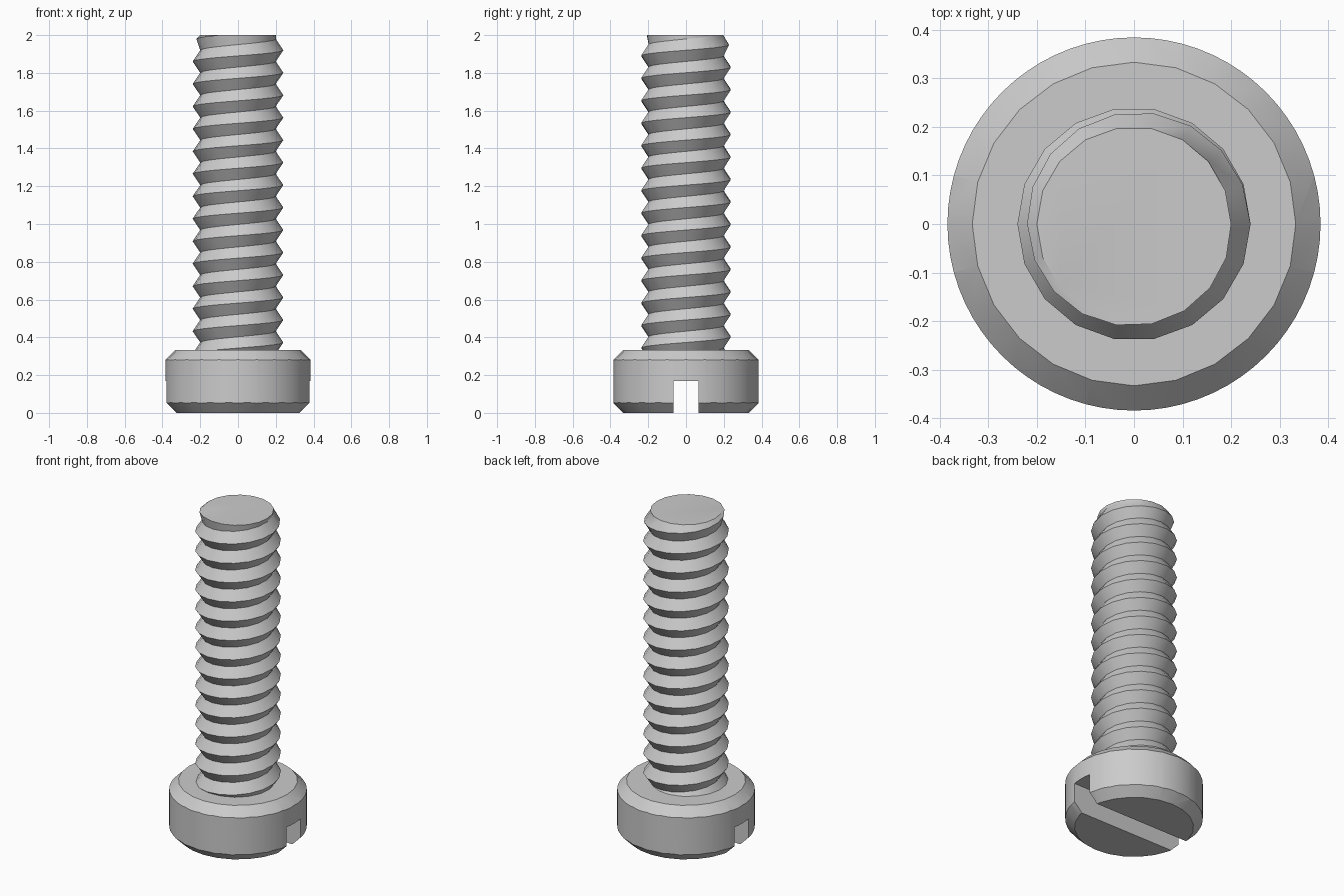
import bpy
import bmesh
from math import cos, sin, tau, radians

if "Cube" in bpy.data.objects:
    bpy.data.objects.remove(bpy.data.objects["Cube"])

HEAD_R, HEAD_H, RIM_R = 0.384, 0.333, 0.333
ROOT_R, CREST_R, TOP = 0.2, 0.24, 2.0
PITCH, SIDES, TURNS = 0.119, 18, 15
LAST_CREST = 1.92  # height where the crest starts to run out

steel = bpy.data.materials.new("grey_steel")
steel.use_nodes = True
grey = (0.6, 0.6, 0.6, 1)
steel.diffuse_color = grey
steel.node_tree.nodes["Principled BSDF"].inputs["Base Color"].default_value = grey


def make_object(name, bm):
    mesh = bpy.data.meshes.new(name)
    bm.to_mesh(mesh)
    bm.free()
    mesh.materials.append(steel)
    ob = bpy.data.objects.new(name, mesh)
    bpy.context.collection.objects.link(ob)
    return ob


def activate(ob):
    bpy.ops.object.select_all(action="DESELECT")
    ob.select_set(True)
    bpy.context.view_layer.objects.active = ob


def lathe(name, profile, sides):
    """Closed solid of revolution from (radius, z) points."""
    bm = bmesh.new()
    rings = [[bm.verts.new((r * cos(tau * i / sides), r * sin(tau * i / sides), z))
              for i in range(sides)] for r, z in profile]
    for low, high in zip(rings, rings[1:]):
        for i in range(sides):
            j = (i + 1) % sides
            bm.faces.new((low[i], low[j], high[j], high[i]))
    bm.faces.new(rings[0][::-1])
    bm.faces.new(rings[-1])
    return make_object(name, bm)


def boolean(target, tool, operation):
    mod = target.modifiers.new(operation.lower(), "BOOLEAN")
    mod.operation, mod.solver, mod.object = operation, "EXACT", tool
    activate(target)
    bpy.ops.object.modifier_apply(modifier=mod.name)
    bpy.data.objects.remove(tool)


# Head: round cylinder, faceted 45 degree chamfers, straight driver slot
head = lathe("head", [(HEAD_R, -0.1), (HEAD_R, HEAD_H + 0.1)], 72)
half = HEAD_H / 2
chamfer = lathe("chamfer_cutter", [(RIM_R, 0), (RIM_R + half, half), (RIM_R, HEAD_H)], 24)
boolean(head, chamfer, "INTERSECT")

bm = bmesh.new()
bmesh.ops.create_cube(bm, size=1)
bmesh.ops.scale(bm, vec=(1, 0.132, 0.34), verts=bm.verts)
boolean(head, make_object("slot_cutter", bm), "DIFFERENCE")

# Shank: helical V thread that starts inside the head and runs out at the tip
bm = bmesh.new()
roots, crests = [], []
for i in range((TURNS + 3) * SIDES):
    angle = tau * i / SIDES
    turn = i / SIDES - TURNS
    z = LAST_CREST + PITCH * turn
    fade = 1 - min(1, max(0, turn))
    for row, r, height in ((roots, ROOT_R, z - PITCH / 2),
                           (crests, ROOT_R + (CREST_R - ROOT_R) * fade, z)):
        height = min(TOP, max(HEAD_H - 0.04, height))
        row.append(bm.verts.new((r * cos(angle), r * sin(angle), height)))
for i in range((TURNS + 2) * SIDES - 1):
    k = i + SIDES
    bm.faces.new((roots[i], roots[i + 1], crests[i + 1], crests[i]))
    bm.faces.new((crests[i], crests[i + 1], roots[k + 1], roots[k]))
bmesh.ops.dissolve_degenerate(bm, dist=0.0005, edges=bm.edges)
bmesh.ops.remove_doubles(bm, verts=bm.verts, dist=0.0005)

# Flat tip
bm.faces.new([bm.verts.new((ROOT_R * cos(tau * i / SIDES), ROOT_R * sin(tau * i / SIDES), TOP))
              for i in range(SIDES)])
bmesh.ops.remove_doubles(bm, verts=bm.verts, dist=0.0005)
shank = make_object("threaded_shank", bm)

for ob in (head, shank):
    activate(ob)
    bpy.ops.object.shade_smooth_by_angle(angle=radians(30))
